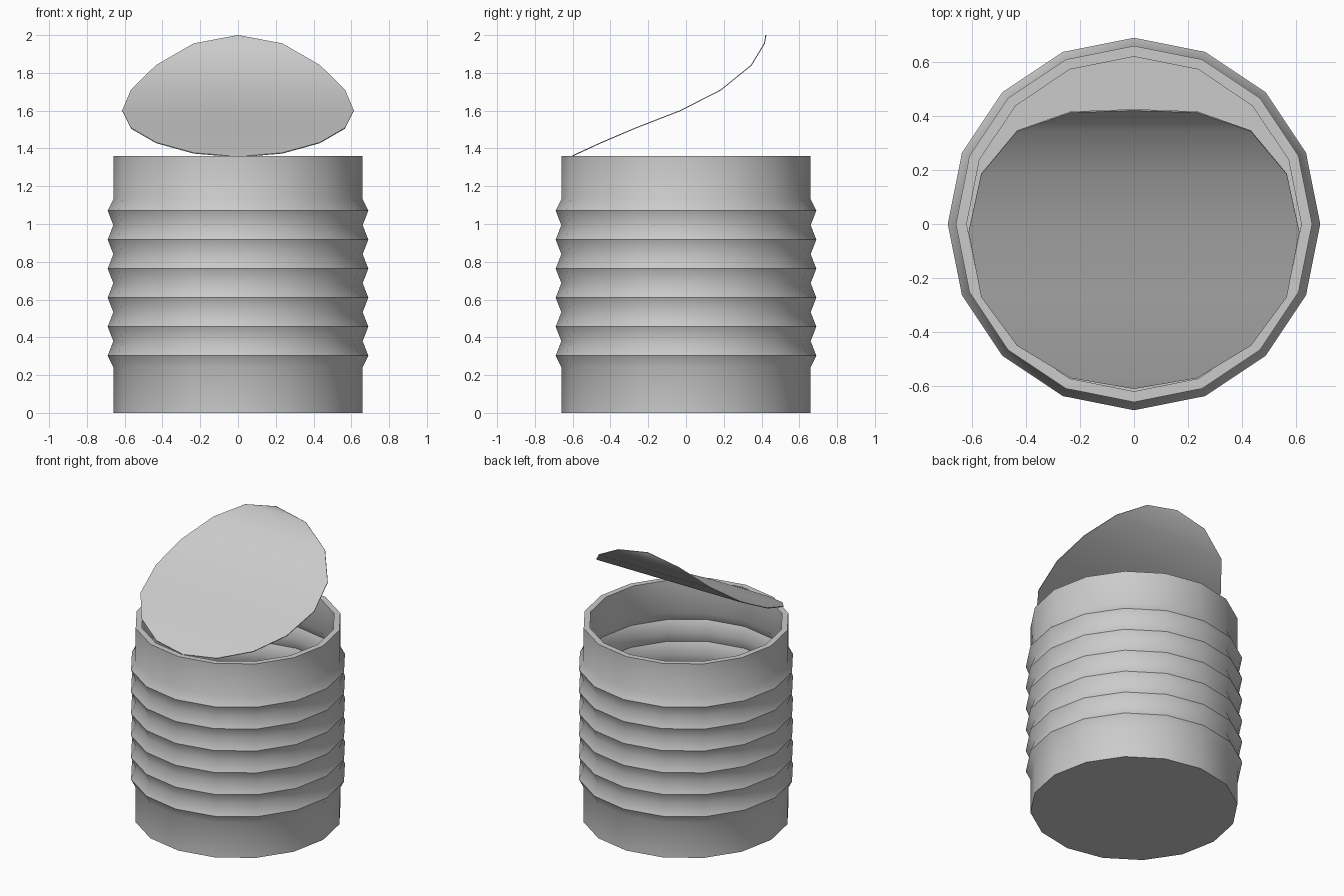
import bpy, bmesh
from math import sin, cos, pi

if "Cube" in bpy.data.objects:
    bpy.data.objects.remove(bpy.data.objects["Cube"])

SIDES = 16
R, RIDGE, WALL, TOP = 0.66, 0.69, 0.04, 1.36
FIRST, STEP, COUNT = 0.303, 0.1535, 6

grey = bpy.data.materials.new("plain grey metal")
grey.use_nodes = True
grey.diffuse_color = (0.6, 0.6, 0.6, 1)
grey.node_tree.nodes["Principled BSDF"].inputs["Base Color"].default_value = (0.6, 0.6, 0.6, 1)


def add_object(name, bm):
    bmesh.ops.recalc_face_normals(bm, faces=bm.faces)
    mesh = bpy.data.meshes.new(name)
    bm.to_mesh(mesh)
    bm.free()
    mesh.materials.append(grey)
    obj = bpy.data.objects.new(name, mesh)
    bpy.context.collection.objects.link(obj)
    return obj


def wall_profile(offset, base):
    """Points (radius, height, sharp) going up the corrugated wall."""
    pts = [(R - offset, base, True), (R - offset, FIRST - 0.06, False)]
    for i in range(COUNT):
        z = FIRST + i * STEP
        pts.append((RIDGE - offset, z, True))
        last = i == COUNT - 1
        pts.append((R - offset, z + (0.06 if last else STEP / 2), False))
    return pts + [(R - offset, TOP, True)]


# Can body: outer wall up, over the rim, inner wall down
profile = wall_profile(0, 0) + wall_profile(WALL, WALL)[::-1]
bm = bmesh.new()
rings = []
for r, z, sharp in profile:
    rings.append([bm.verts.new((r * cos(2 * pi * k / SIDES), r * sin(2 * pi * k / SIDES), z))
                  for k in range(SIDES)])
for a, b in zip(rings, rings[1:]):
    for k in range(SIDES):
        n = (k + 1) % SIDES
        bm.faces.new((a[k], a[n], b[n], b[k])).smooth = True
bm.faces.new(rings[0])
bm.faces.new(rings[-1])
for ring, (r, z, sharp) in zip(rings, profile):
    for k in range(SIDES):
        bm.edges.get((ring[k], ring[(k + 1) % SIDES])).smooth = not sharp
add_object("can_body", bm)

# Opened lid: a thin round sheet, curled up towards the back
curl = [(-0.61, 1.355), (-0.57, 1.375), (-0.45, 1.43), (-0.27, 1.507), (-0.03, 1.60),
        (0.185, 1.71), (0.345, 1.84), (0.415, 1.955), (0.423, 2.0)]
bm = bmesh.new()
rows = []
for i, (y, z) in enumerate(curl):
    x = 0.613 * sin(pi * i / (len(curl) - 1))
    tip = i in (0, len(curl) - 1)
    rows.append([bm.verts.new((s * x, y, z)) for s in ((1,) if tip else (-1, 1))])
for a, b in zip(rows, rows[1:]):
    bm.faces.new(a + b[::-1]).smooth = True
lid = add_object("opened_lid", bm)
sheet = lid.modifiers.new("thickness", "SOLIDIFY")
sheet.thickness = 0.005
sheet.offset = 0
bpy.context.view_layer.objects.active = lid
lid.select_set(True)
bpy.ops.object.modifier_apply(modifier=sheet.name)
bpy.ops.object.shade_smooth_by_angle(angle=pi / 5)
